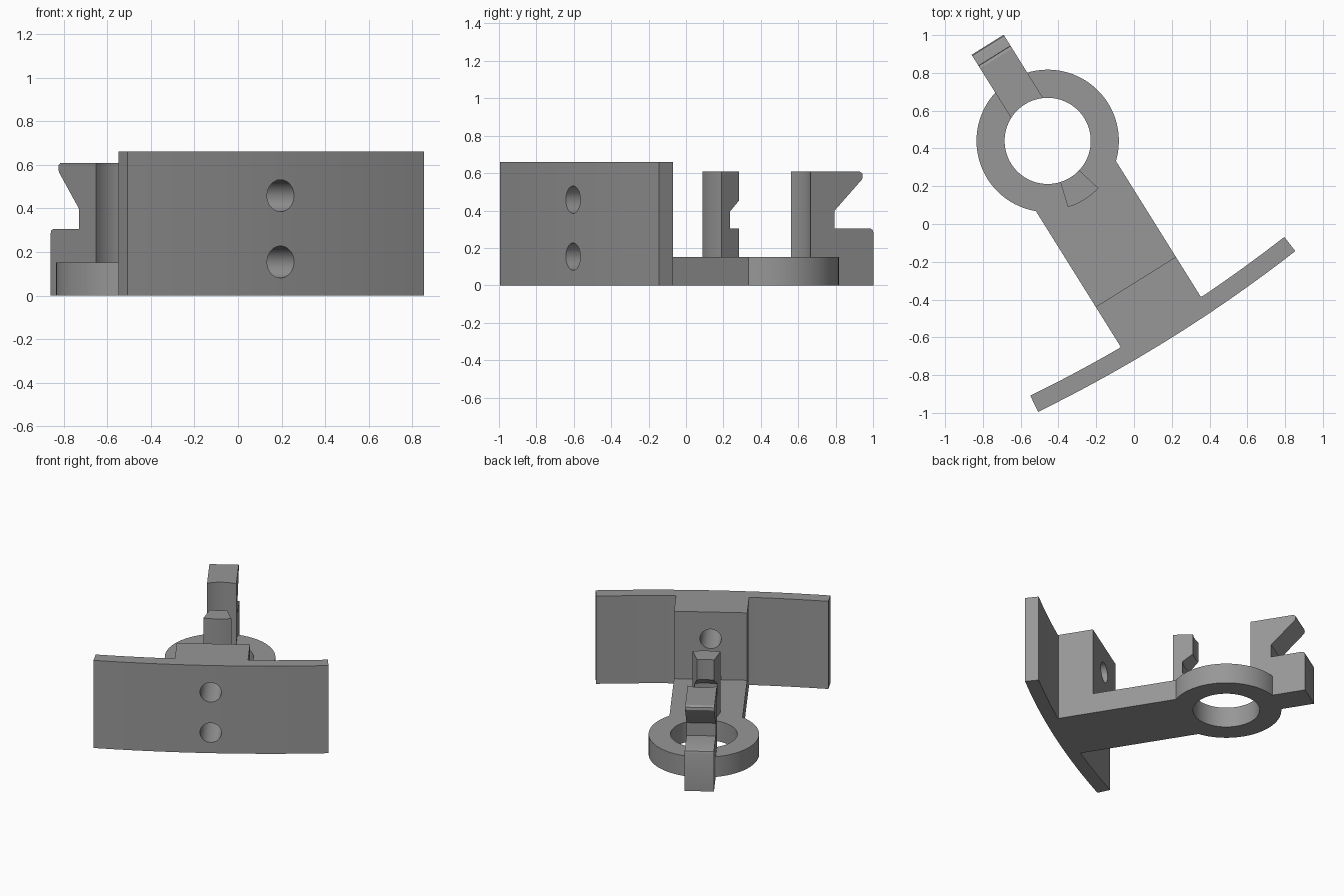
import bpy, bmesh, math
from mathutils import Matrix

if "Cube" in bpy.data.objects:
    bpy.data.objects.remove(bpy.data.objects["Cube"])

# Local frame: origin at the ring centre, +x along the arm toward the mounting plate
PLACE = Matrix.Translation((-0.457, 0.44, 0)) @ Matrix.Rotation(math.radians(-58), 4, 'Z')
R_IN, R_OUT, BASE_H, TOP_H = 0.228, 0.377, 0.152, 0.66
SEGS = 96

grey = bpy.data.materials.new("plain_grey")
grey.diffuse_color = (0.31, 0.31, 0.31, 1)
grey.use_nodes = True
grey.node_tree.nodes["Principled BSDF"].inputs["Base Color"].default_value = grey.diffuse_color


def finish(bm, name):
    bmesh.ops.remove_doubles(bm, verts=bm.verts, dist=1e-5)
    bmesh.ops.recalc_face_normals(bm, faces=bm.faces)
    mesh = bpy.data.meshes.new(name)
    bm.to_mesh(mesh)
    bm.free()
    mesh.materials.append(grey)
    ob = bpy.data.objects.new(name, mesh)
    bpy.context.collection.objects.link(ob)
    return ob


def prism(name, points, low, high, along='Z'):
    """Extrude an outline: (x, y) along Z, or (x, z) along Y."""
    bm = bmesh.new()
    put = (lambda a, b: (a, b, low)) if along == 'Z' else (lambda a, b: (a, low, b))
    face = bm.faces.new([bm.verts.new(put(a, b)) for a, b in points])
    moved = bmesh.ops.extrude_face_region(bm, geom=[face])['geom']
    d = high - low
    bmesh.ops.translate(bm, vec=(0, 0, d) if along == 'Z' else (0, d, 0),
                        verts=[v for v in moved if isinstance(v, bmesh.types.BMVert)])
    return finish(bm, name)


def sweep(name, profile, start, end, steps):
    """Turn a closed (radius, z) profile about the ring axis."""
    bm = bmesh.new()
    rows = []
    for i in range(steps + 1):
        a = start + (end - start) * i / steps
        rows.append([bm.verts.new((r * math.cos(a), r * math.sin(a), z)) for r, z in profile])
    n = len(profile)
    for p, q in zip(rows, rows[1:]):
        for k in range(n):
            m = (k + 1) % n
            bm.faces.new((p[k], p[m], q[m], q[k]))
    if end - start < 6.28:
        bm.faces.new(rows[0])
        bm.faces.new(rows[-1])
    return finish(bm, name)


def arc(radius, half, steps, cx=0.0):
    return [(cx + radius * math.cos(a), radius * math.sin(a))
            for a in (half * (2 * i / steps - 1) for i in range(steps + 1))]


def cylinder(name, radius, depth, matrix, segs):
    bm = bmesh.new()
    bmesh.ops.create_cone(bm, cap_ends=True, segments=segs, radius1=radius,
                          radius2=radius, depth=depth, matrix=matrix)
    return finish(bm, name)


def cut(ob, cutter):
    mod = ob.modifiers.new("cut", 'BOOLEAN')
    mod.operation, mod.solver, mod.object = 'DIFFERENCE', 'EXACT', cutter
    bpy.context.view_layer.update()
    mesh = bpy.data.meshes.new_from_object(ob.evaluated_get(bpy.context.evaluated_depsgraph_get()))
    ob.modifiers.clear()
    ob.data = mesh
    bpy.data.objects.remove(cutter)


# Flat ring
ring = sweep("ring", [(R_IN, 0), (R_OUT, 0), (R_OUT, BASE_H), (R_IN, BASE_H)],
             0, 2 * math.pi, SEGS)

# Arm from the ring to the mounting block
arm = prism("arm", [(0.88, -0.25), (0.88, 0.25)] + arc(R_OUT, math.asin(0.25 / R_OUT), 16)[::-1],
            0, BASE_H)

# Curved mounting plate with its block, one outline
half, centre = 0.1031, -6.569
outer = arc(7.8, half, 24, centre)
inner = arc(7.705, half, 24, centre)
left = [p for p in inner if p[1] < -0.26]
right = [p for p in inner if p[1] > 0.26]
plate = prism("mounting_plate", outer + right[::-1] +
              [(1.13, 0.25), (0.88, 0.25), (0.88, -0.25), (1.13, -0.25)] + left[::-1], 0, TOP_H)

# Two screw holes through plate and block
for z in (0.154, 0.458):
    turn = Matrix.Translation((1.05, 0, z)) @ Matrix.Rotation(math.pi / 2, 4, 'Y')
    cut(plate, cylinder("hole_cutter", 0.073, 0.8, turn, 48))

# Outer hook with foot, notch and overhanging lip; its inner face follows the bore
hook = prism("outer_hook", [(-0.15, 0), (-0.60, 0), (-0.60, 0.282), (-0.594, 0.298), (-0.578, 0.305),
                            (-0.356, 0.305), (-0.356, 0.40), (-0.527, 0.565), (-0.533, 0.58),
                            (-0.53, 0.598), (-0.515, 0.608), (-0.15, 0.608)], -0.1, 0.1, 'Y')
cut(hook, cylinder("bore_cutter", R_IN, 4, Matrix.Identity(4), SEGS))

# Inner catch, a wedge notched on the bore side
wedge = math.radians(15)
catch = sweep("inner_catch", [(0.367, BASE_H), (0.367, 0.608), (R_IN, 0.608), (R_IN, 0.455),
                              (0.30, 0.395), (0.30, 0.305), (R_IN, 0.305), (R_IN, BASE_H)],
              -wedge, wedge, 8)

# Turn everything into place, smooth the round faces
for ob in (ring, arm, plate, hook, catch):
    ob.data.transform(PLACE)
    bpy.ops.object.select_all(action='DESELECT')
    ob.select_set(True)
    bpy.context.view_layer.objects.active = ob
    bpy.ops.object.shade_smooth_by_angle(angle=math.radians(30))
